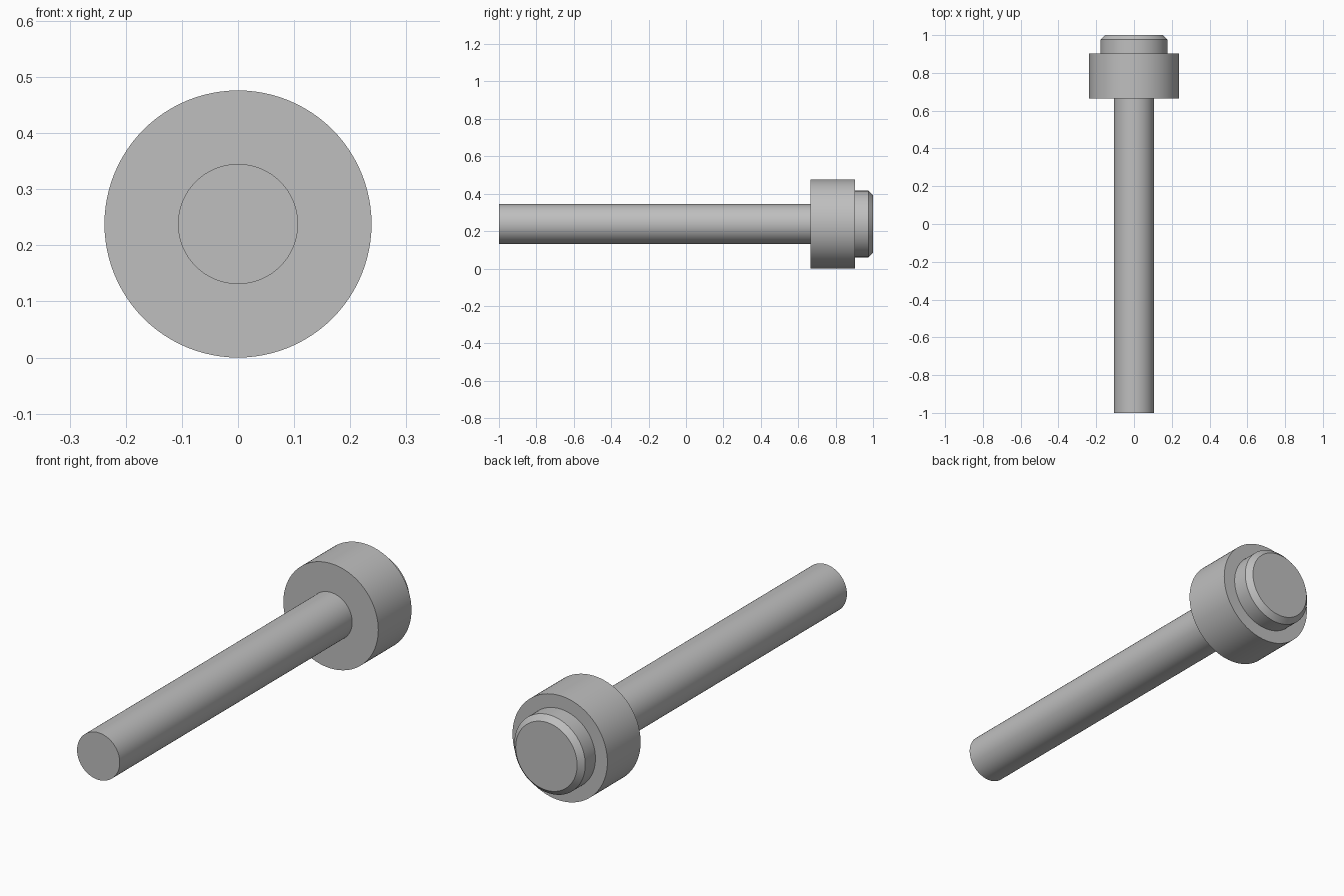
import bpy, bmesh, math
from mathutils import Matrix, Vector

cube = bpy.data.objects.get("Cube")
if cube:
    bpy.data.objects.remove(cube, do_unlink=True)

AXIS_HEIGHT = 0.238
SEGMENTS = 96

# Single grey material
grey = bpy.data.materials.new("plain grey")
grey.use_nodes = True
color = (0.52, 0.52, 0.52, 1)
grey.diffuse_color = color
grey.node_tree.nodes["Principled BSDF"].inputs["Base Color"].default_value = color


def turned_part(name, profile):
    """Closed solid turned around the y axis from (radius, y) points."""
    bm = bmesh.new()
    rings = []
    for radius, y in profile:
        ring = [bm.verts.new((radius * math.cos(a), y, AXIS_HEIGHT + radius * math.sin(a)))
                for a in (math.tau * i / SEGMENTS for i in range(SEGMENTS))]
        rings.append(ring)
    for a, b in zip(rings, rings[1:]):
        for i in range(SEGMENTS):
            j = (i + 1) % SEGMENTS
            bm.faces.new((a[i], a[j], b[j], b[i]))
    bm.faces.new(rings[0])
    bm.faces.new(rings[-1])
    bmesh.ops.recalc_face_normals(bm, faces=bm.faces)
    mesh = bpy.data.meshes.new(name)
    bm.to_mesh(mesh)
    bm.free()
    mesh.materials.append(grey)
    obj = bpy.data.objects.new(name, mesh)
    bpy.context.collection.objects.link(obj)
    bpy.ops.object.select_all(action="DESELECT")
    obj.select_set(True)
    bpy.context.view_layer.objects.active = obj
    bpy.ops.object.shade_smooth_by_angle(angle=math.radians(30))
    return obj


# Long shaft, wide collar and chamfered end cap
turned_part("shaft", [(0.107, -1), (0.107, 0.67)])
turned_part("collar", [(0.238, 0.665), (0.238, 0.903)])
turned_part("end_cap", [(0.178, 0.9), (0.178, 0.976), (0.154, 1)])
